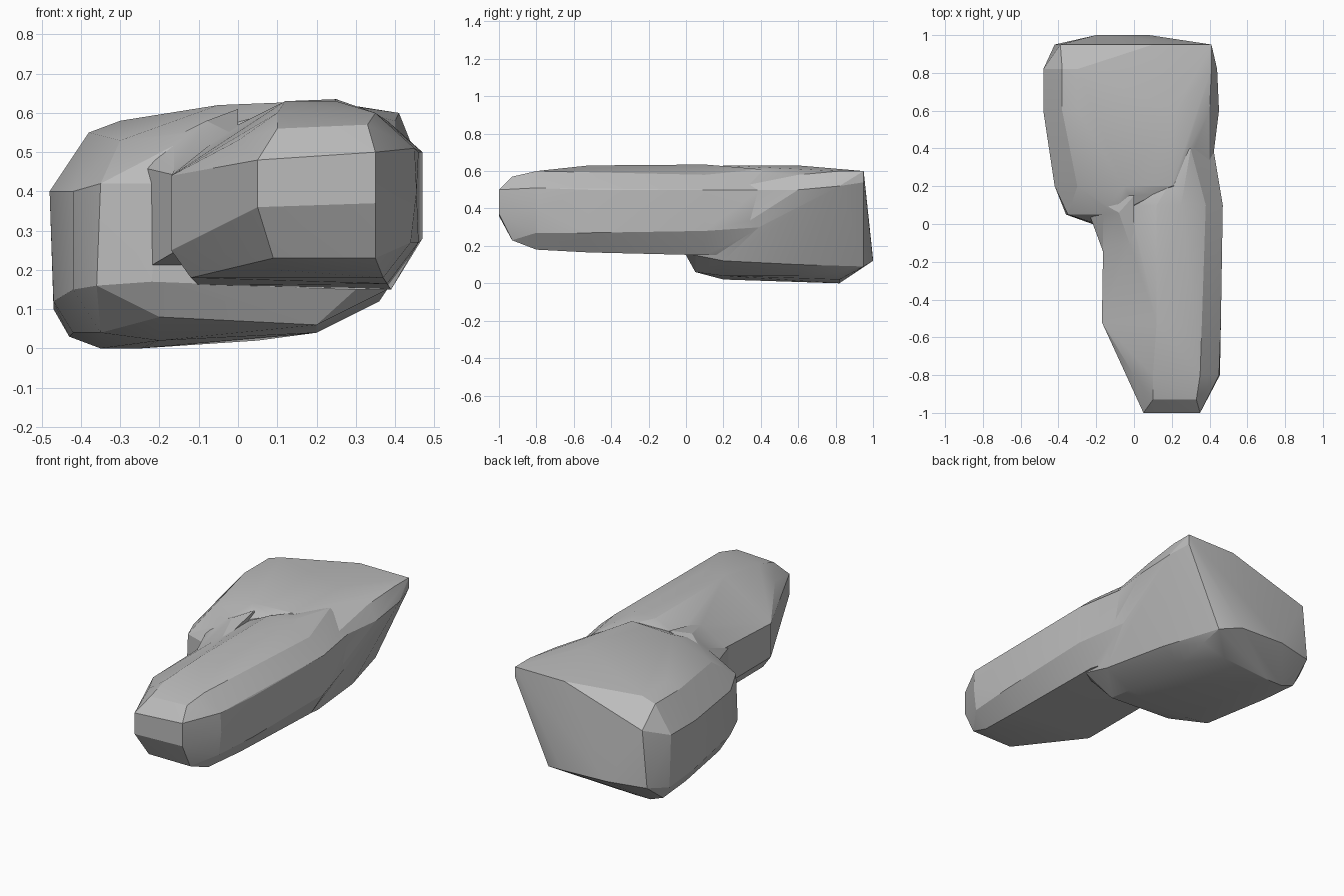
import bpy
import bmesh
from math import radians

default_cube = bpy.data.objects.get("Cube")
if default_cube:
    bpy.data.objects.remove(default_cube, do_unlink=True)

# Single stone colour
stone = bpy.data.materials.new("grey stone")
stone.use_nodes = True
stone.diffuse_color = (0.5, 0.5, 0.5, 1)
stone.node_tree.nodes["Principled BSDF"].inputs["Base Color"].default_value = (0.5, 0.5, 0.5, 1)


def faceted_mass(name, sections):
    """Wrap a tight faceted skin around (x, z) corners placed at stations along y."""
    bm = bmesh.new()
    for y, corners in sections.items():
        for x, z in corners:
            bm.verts.new((x, y, z))
    bmesh.ops.convex_hull(bm, input=bm.verts[:])
    loose = [v for v in bm.verts if not v.link_faces]
    bmesh.ops.delete(bm, geom=loose, context='VERTS')
    bmesh.ops.recalc_face_normals(bm, faces=bm.faces[:])
    mesh = bpy.data.meshes.new(name)
    bm.to_mesh(mesh)
    bm.free()
    mesh.materials.append(stone)
    obj = bpy.data.objects.new(name, mesh)
    bpy.context.scene.collection.objects.link(obj)
    return obj


def select_only(obj):
    bpy.ops.object.select_all(action='DESELECT')
    obj.select_set(True)
    bpy.context.view_layer.objects.active = obj


def fuse(base, other):
    """Merge another mass into the base as one closed surface."""
    modifier = base.modifiers.new("fuse", 'BOOLEAN')
    modifier.operation = 'UNION'
    modifier.solver = 'EXACT'
    modifier.object = other
    select_only(base)
    bpy.ops.object.modifier_apply(modifier=modifier.name)
    bpy.data.objects.remove(other, do_unlink=True)


# Broad rear mass, undercut along its left side
rock = faceted_mass("rock", {
    0: [(-.22, .17), (-.2, .42), (.3, .15)],
    .05: [(-.36, .16), (-.35, .42), (-.2, .08), (.2, .06), (.38, .15), (-.1, .55)],
    .2: [(-.42, .15), (-.42, .4), (-.3, .53), (-.05, .62), (.2, .63),
         (.4, .5), (.36, .12), (.2, .04), (-.2, .02), (-.35, .04)],
    .6: [(-.48, .4), (-.47, .12), (-.38, .55), (-.3, .58), (.22, .63),
         (.4, .58), (.45, .5), (.3, .1), (.18, .04), (-.42, .04)],
    .82: [(-.48, .4), (-.47, .1), (-.43, .03), (-.35, 0), (-.25, 0), (.05, .02),
          (-.38, .55), (-.3, .575), (.41, .6), (.44, .52), (.2, .06)],
    .95: [(.41, .6), (.41, .54), (.1, .6), (-.39, .45), (-.42, .13), (.2, .09)],
    1: [(-.2, .13), (.08, .12)],
})

# Long blunt front arm
arm = faceted_mass("front_arm", {
    -1: [(.05, .36), (.05, .48), (.35, .5), (.35, .37)],
    -.93: [(.09, .23), (.35, .23), (.1, .56), (.33, .57)],
    -.8: [(.455, .4), (.45, .51), (.44, .27), (0, .53), (.1, .6), (.35, .6), (.37, .18), (.1, .2)],
    -.52: [(-.17, .25), (-.17, .44), (-.12, .18), (0, .55), (.12, .63),
           (.25, .63), (.46, .5), (.46, .27), (.38, .165)],
    .1: [(-.16, .24), (-.16, .46), (-.02, .56), (.12, .63), (.25, .635),
         (.38, .58), (.47, .5), (.47, .28), (.39, .15), (-.1, .16)],
    .4: [(.42, .5), (.4, .3), (.3, .61), (0, .5), (0, .2), (.3, .15)],
})

# Small fillet in the inner corner between the two masses
neck = faceted_mass("neck", {
    -.17: [(-.155, .25), (-.155, .44), (0, .54), (0, .25)],
    .06: [(-.24, .2), (-.24, .46), (-.08, .58), (0, .2)],
    .15: [(-.24, .2), (-.24, .5), (0, .61), (0, .2)],
})

fuse(rock, arm)
fuse(rock, neck)
select_only(rock)
bpy.ops.object.shade_smooth_by_angle(angle=radians(18))
